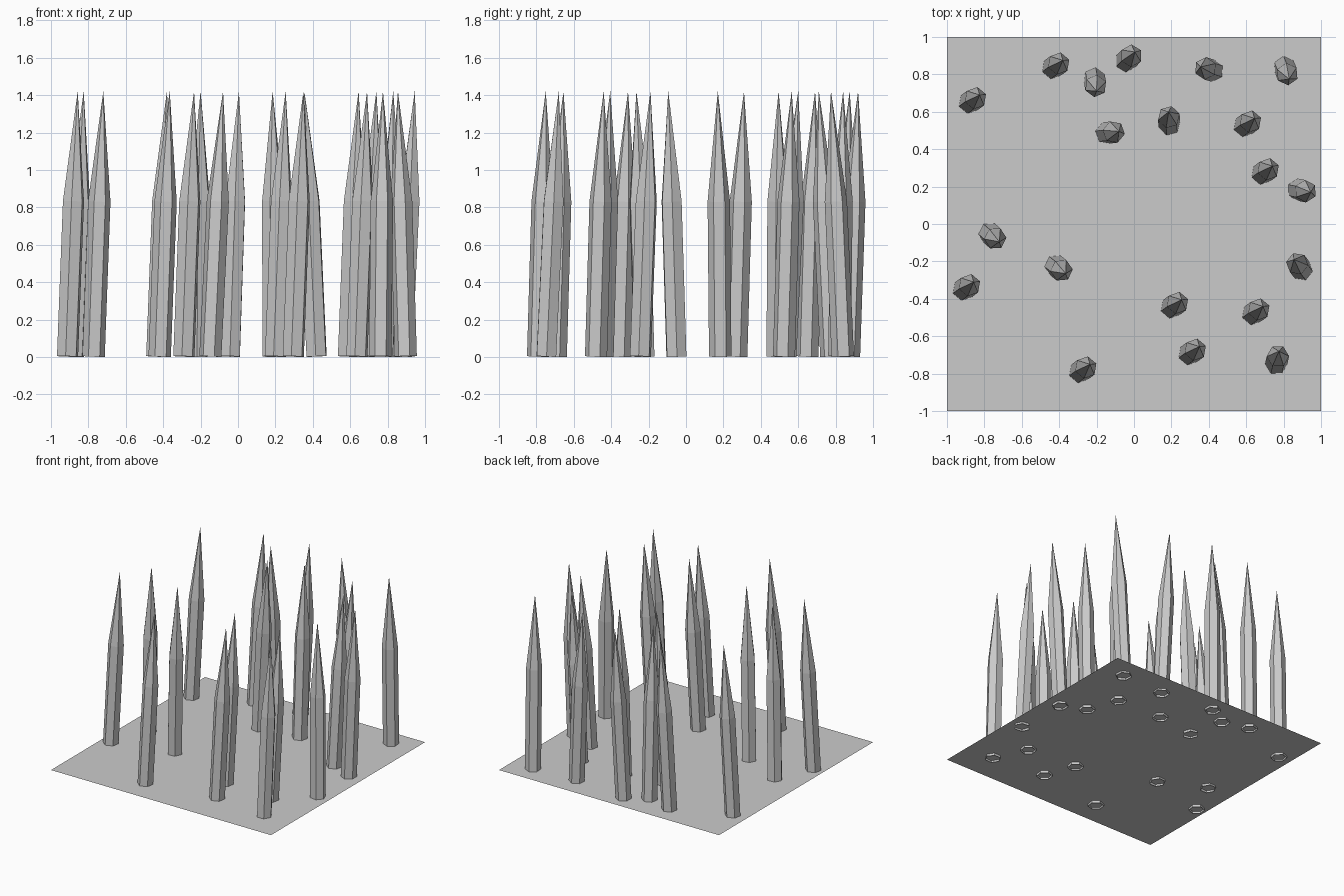
import bpy, bmesh
from math import radians, cos, sin
from mathutils import Matrix

if "Cube" in bpy.data.objects:
    bpy.data.objects.remove(bpy.data.objects["Cube"])

R, SHOULDER, LENGTH = 0.06, 0.83, 1.42   # spike radius, shoulder height, length
TILT = radians(2.75)                     # lean of every spike


def mesh_from(name, bm):
    me = bpy.data.meshes.new(name)
    bm.normal_update()
    bm.to_mesh(me)
    bm.free()
    return me


def add(name, me):
    ob = bpy.data.objects.new(name, me)
    bpy.context.collection.objects.link(ob)
    return ob


# ground plate: single flat square, spikes poke slightly through it
bm = bmesh.new()
bmesh.ops.create_grid(bm, x_segments=1, y_segments=1, size=1,
                      matrix=Matrix.Translation((0, 0, 0.02)))
add("ground_plate", mesh_from("ground_plate", bm))

# spike: open hexagonal shaft with a long pointed tip
bm = bmesh.new()
angles = [radians(-17 + 60 * i) for i in range(6)]
low, high = [[bm.verts.new((R * cos(a), R * sin(a), z)) for a in angles]
             for z in (0, SHOULDER)]
tip = bm.verts.new((0, 0, LENGTH))
for i in range(6):
    j = (i + 1) % 6
    bm.faces.new((low[i], low[j], high[j], high[i]))
    bm.faces.new((high[i], high[j], tip))
spike = mesh_from("spike", bm)

# tip x, tip y, lean direction in degrees
spikes = [
    (-.38, .875, 37), (-.825, .69, 37), (.645, .565, 37), (.74, .31, 37),
    (-.857, -.31, 37), (.255, -.405, 37), (.69, -.44, 37), (.35, -.655, 37),
    (-.235, -.75, 37), (-.20, .71, -80), (.005, .92, 46), (.355, .84, 163),
    (.83, .775, -68), (-.08, .495, 7), (.185, .60, 93), (.945, .17, -11),
    (-.72, -.095, -40), (-.365, -.265, -38), (.855, -.19, 128), (.775, -.68, 78),
]
for n, (x, y, deg) in enumerate(spikes, 1):
    a = radians(deg)
    lean = LENGTH * sin(TILT)
    base = (x - lean * cos(a), y - lean * sin(a), 0.003)
    ob = add(f"spike_{n:02d}", spike)
    ob.matrix_world = (Matrix.Translation(base) @ Matrix.Rotation(a, 4, 'Z')
                       @ Matrix.Rotation(TILT, 4, 'Y'))
